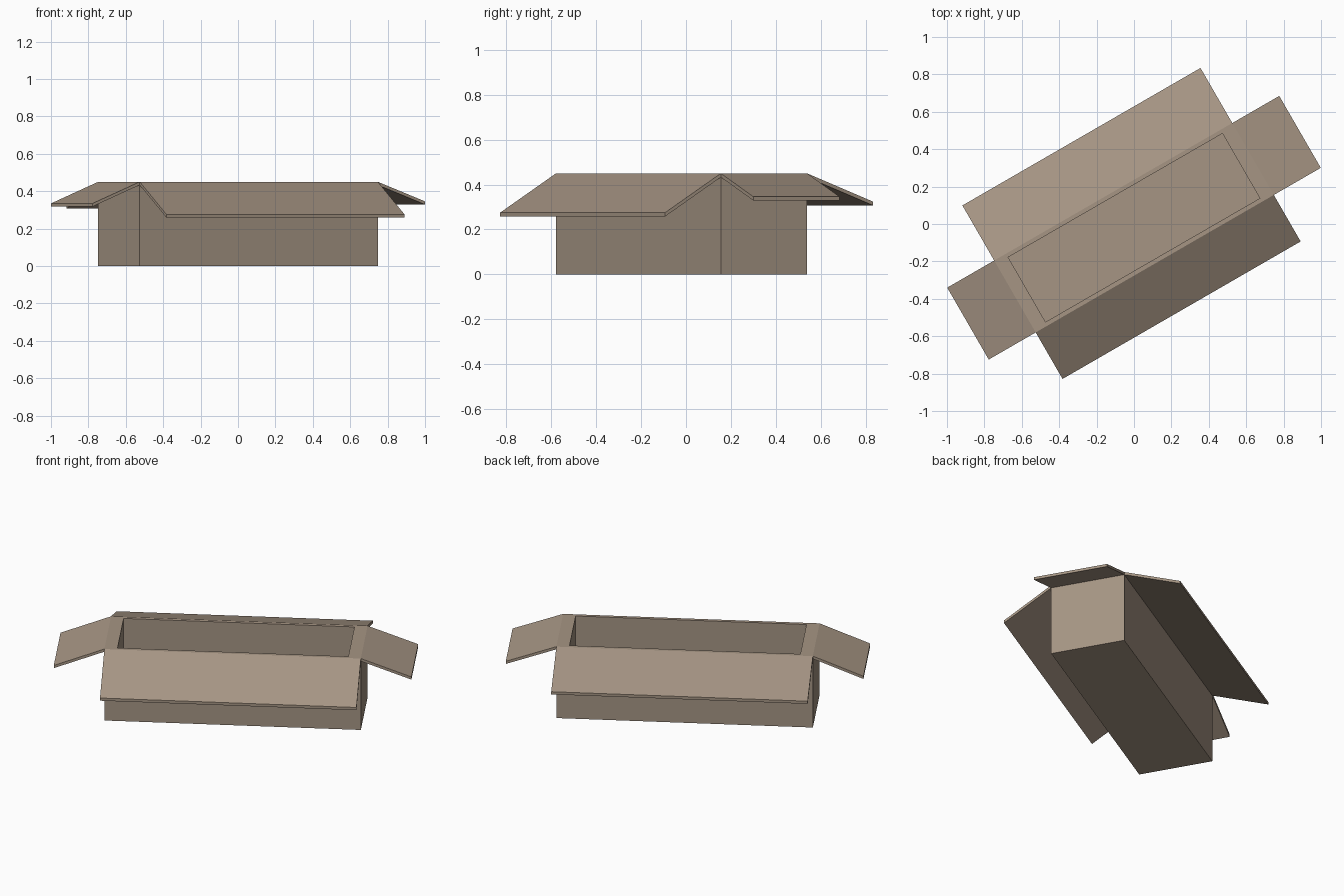
import bpy, bmesh, math
from mathutils import Matrix

if "Cube" in bpy.data.objects:
    bpy.data.objects.remove(bpy.data.objects["Cube"])

L, W, H = 0.735, 0.222, 0.45     # half length, half width, height
INNER = 0.9                      # cavity size relative to the outside
FLOOR = 0.04
FLAP_T = 0.017
PLACE = Matrix.Translation((0, -0.02, 0)) @ Matrix.Rotation(math.radians(30), 4, 'Z')

card = bpy.data.materials.new("cardboard")
card.diffuse_color = (0.38, 0.30, 0.23, 1)
card.use_nodes = True
card.node_tree.nodes["Principled BSDF"].inputs["Base Color"].default_value = card.diffuse_color


def finish(name, bm):
    bmesh.ops.recalc_face_normals(bm, faces=bm.faces)
    mesh = bpy.data.meshes.new(name)
    bm.to_mesh(mesh)
    bm.free()
    mesh.materials.append(card)
    ob = bpy.data.objects.new(name, mesh)
    ob.matrix_world = PLACE
    bpy.context.collection.objects.link(ob)
    return ob


# Open box: inset the top of a block and push it down to the floor
bm = bmesh.new()
bmesh.ops.create_cube(bm, size=1, matrix=Matrix.Translation((0, 0, H / 2))
                      @ Matrix.Diagonal((2 * L, 2 * W, H, 1)))
top = max(bm.faces, key=lambda f: f.calc_center_median().z)
inner = bmesh.ops.extrude_discrete_faces(bm, faces=[top])["faces"][0]
for v in inner.verts:
    v.co.x *= INNER
    v.co.y *= INNER
well = bmesh.ops.extrude_discrete_faces(bm, faces=[inner])["faces"][0]
for v in well.verts:
    v.co.z = FLOOR
finish("box_body", bm)


# Flaps: sloping slabs hinged on the four outer top edges
def flap(name, hinge, reach, end_z):
    (ax, ay), (bx, by) = hinge
    dx, dy = reach
    bm = bmesh.new()
    quad = [(ax, ay, H), (bx, by, H), (bx + dx, by + dy, end_z), (ax + dx, ay + dy, end_z)]
    face = bm.faces.new([bm.verts.new(p) for p in quad])
    ext = bmesh.ops.extrude_face_region(bm, geom=[face], use_keep_orig=True)["geom"]
    for v in ext:
        if isinstance(v, bmesh.types.BMVert):
            v.co.z -= FLAP_T
    finish(name, bm)


flap("front_flap", ((-L, -W), (L, -W)), (0, -0.287), 0.275)
flap("back_flap", ((-L, W), (L, W)), (0, 0.34), 0.324)
flap("left_flap", ((-L, -W), (-L, W)), (-0.29, 0), 0.335)
flap("right_flap", ((L, -W), (L, W)), (0.29, 0), 0.346)
